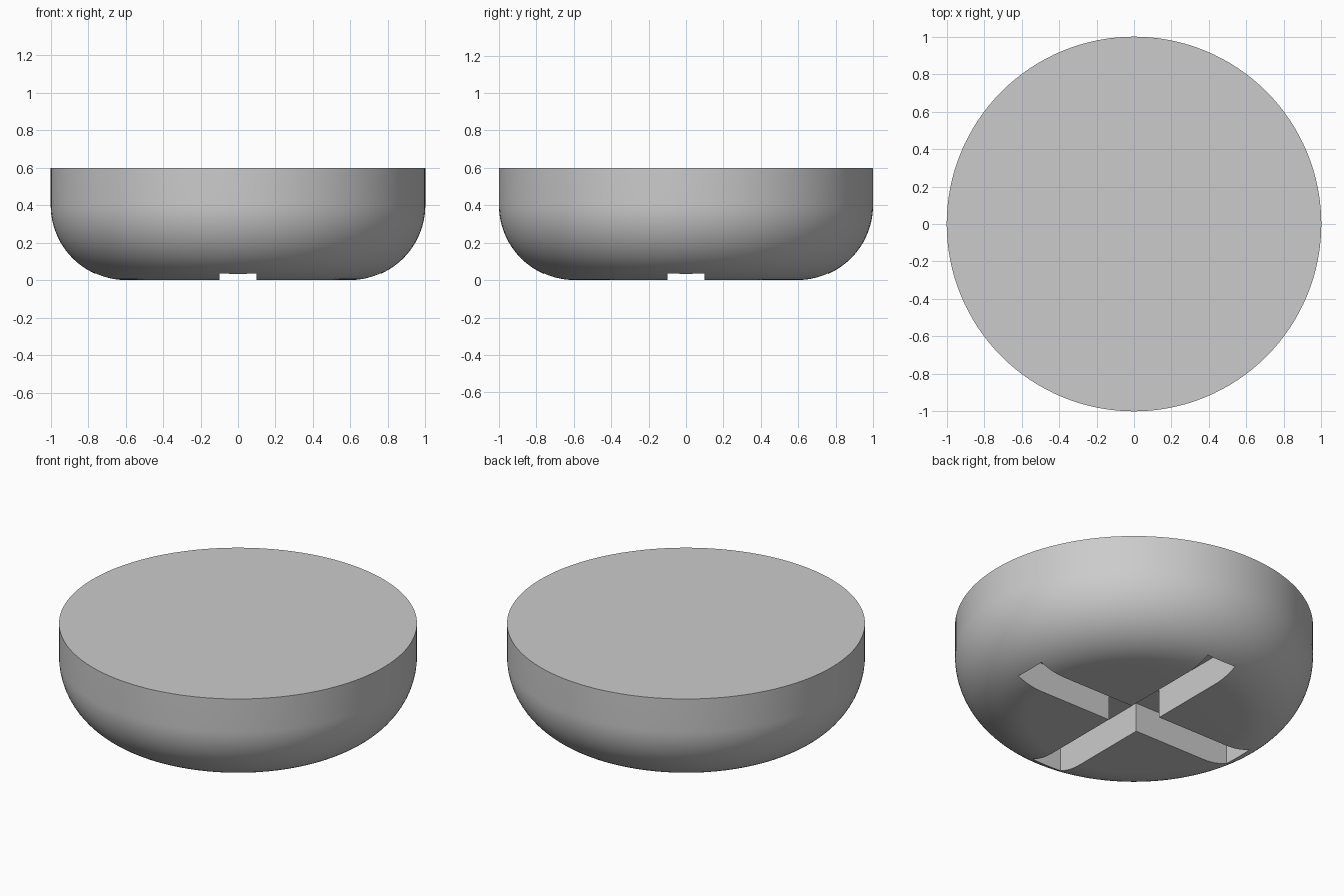
import bpy, bmesh, math
from mathutils import Matrix

cube = bpy.data.objects.get("Cube")
if cube:
    bpy.data.objects.remove(cube, do_unlink=True)

RADIUS, HEIGHT, FILLET = 1.0, 0.6, 0.4
SLOT_WIDTH, SLOT_REACH, SLOT_TOP = 0.2, 0.76, 0.18

grey = bpy.data.materials.new("plain_grey")
grey.use_nodes = True
color = (0.6, 0.6, 0.6, 1)
grey.diffuse_color = color
grey.node_tree.nodes["Principled BSDF"].inputs["Base Color"].default_value = color


def add_object(name, bm):
    mesh = bpy.data.meshes.new(name)
    bmesh.ops.recalc_face_normals(bm, faces=bm.faces)
    bm.to_mesh(mesh)
    bm.free()
    mesh.materials.append(grey)
    obj = bpy.data.objects.new(name, mesh)
    bpy.context.collection.objects.link(obj)
    return obj


# Round body: a cylinder with a large fillet around its lower rim
bm = bmesh.new()
bmesh.ops.create_cone(bm, cap_ends=True, segments=128, radius1=RADIUS, radius2=RADIUS,
                      depth=HEIGHT, matrix=Matrix.Translation((0, 0, HEIGHT / 2)))
rim = [e for e in bm.edges if all(v.co.z < 0.01 for v in e.verts)]
bmesh.ops.bevel(bm, geom=rim, offset=FILLET, offset_type='OFFSET', segments=24,
                profile=0.5, affect='EDGES')
body = add_object("round_body", bm)

# Cross-shaped slot cutter: one bar along each axis, reaching below the base
for name, size in (("slot_cutter_x", (2 * SLOT_REACH, SLOT_WIDTH)),
                   ("slot_cutter_y", (SLOT_WIDTH, 2 * SLOT_REACH))):
    bm = bmesh.new()
    bmesh.ops.create_cube(bm, size=1, matrix=Matrix.Diagonal((*size, 2 * SLOT_TOP, 1)))
    cutter = add_object(name, bm)
    cutter.hide_render = True
    cut = body.modifiers.new(name, 'BOOLEAN')
    cut.operation = 'DIFFERENCE'
    cut.solver = 'EXACT'
    cut.object = cutter
    bpy.context.view_layer.objects.active = body
    bpy.ops.object.modifier_apply(modifier=cut.name)
    bpy.data.objects.remove(cutter, do_unlink=True)

# Smooth curved wall, crisp top rim and slot edges
bpy.ops.object.select_all(action='DESELECT')
body.select_set(True)
bpy.context.view_layer.objects.active = body
bpy.ops.object.shade_smooth_by_angle(angle=math.radians(30))
